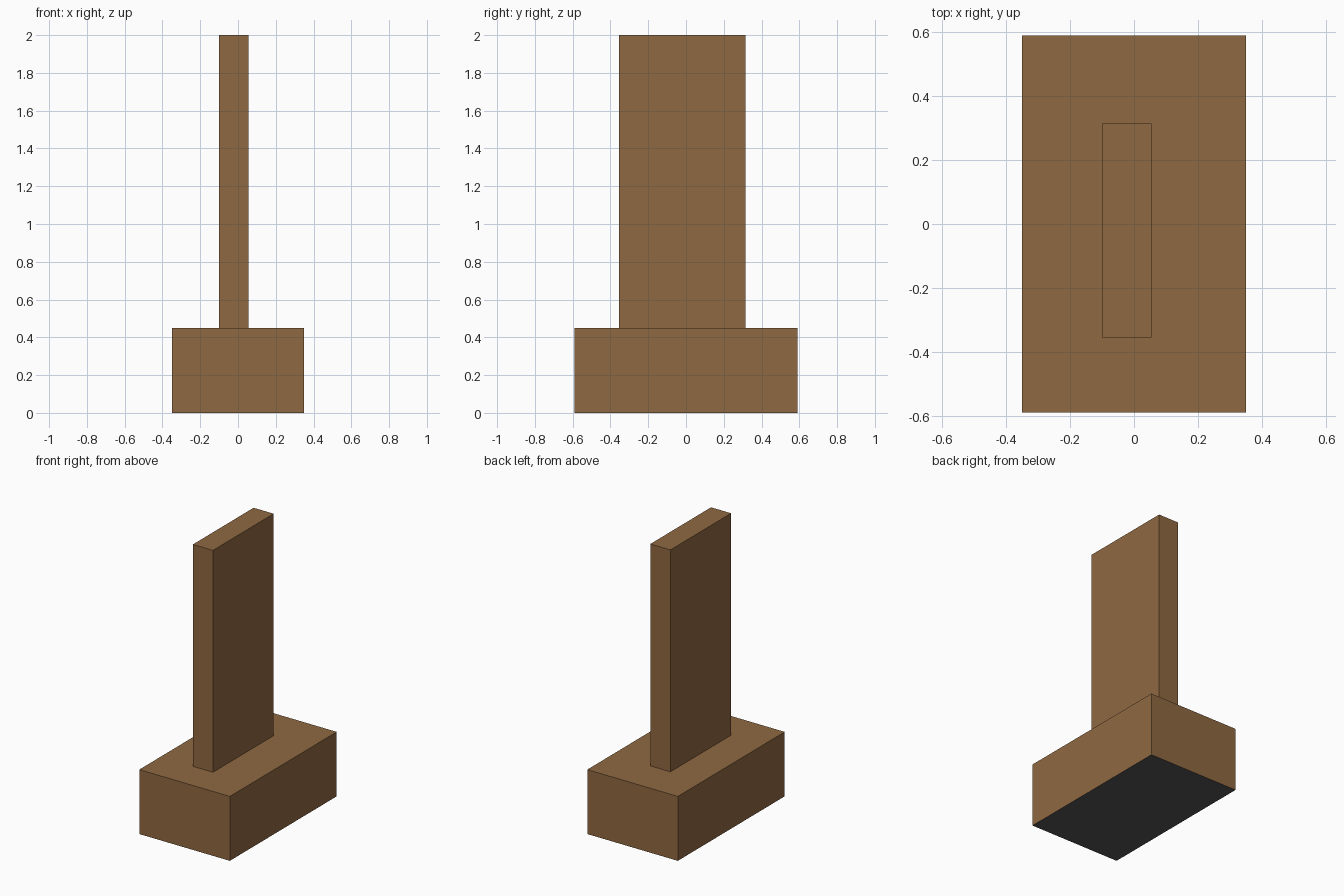
import bpy
import bmesh
from mathutils import Vector

old = bpy.data.objects.get("Cube")
if old:
    bpy.data.objects.remove(old, do_unlink=True)


def make_material(name, rgb):
    mat = bpy.data.materials.new(name)
    mat.use_nodes = True
    colour = (*rgb, 1.0)
    mat.diffuse_color = colour
    mat.node_tree.nodes["Principled BSDF"].inputs["Base Color"].default_value = colour
    return mat


def make_box(name, low, high, materials):
    """Box between two corners, flat shaded."""
    low, high = Vector(low), Vector(high)
    bm = bmesh.new()
    bmesh.ops.create_cube(bm, size=1)
    bmesh.ops.scale(bm, vec=high - low, verts=bm.verts)
    bmesh.ops.translate(bm, vec=(low + high) / 2, verts=bm.verts)
    mesh = bpy.data.meshes.new(name)
    bm.to_mesh(mesh)
    bm.free()
    for mat in materials:
        mesh.materials.append(mat)
    obj = bpy.data.objects.new(name, mesh)
    bpy.context.collection.objects.link(obj)
    return obj


brown = make_material("wood brown", (0.275, 0.138, 0.053))
grey = make_material("underside grey", (0.09, 0.09, 0.09))

# Heavy block with a grey underside
base = make_box("base_block", (-0.35, -0.59, 0), (0.35, 0.59, 0.45), [brown, grey])
for face in base.data.polygons:
    if face.normal.z < -0.5:
        face.material_index = 1

# Upright board, set slightly off centre
make_box("upright_board", (-0.1, -0.355, 0.45), (0.055, 0.315, 2), [brown])
